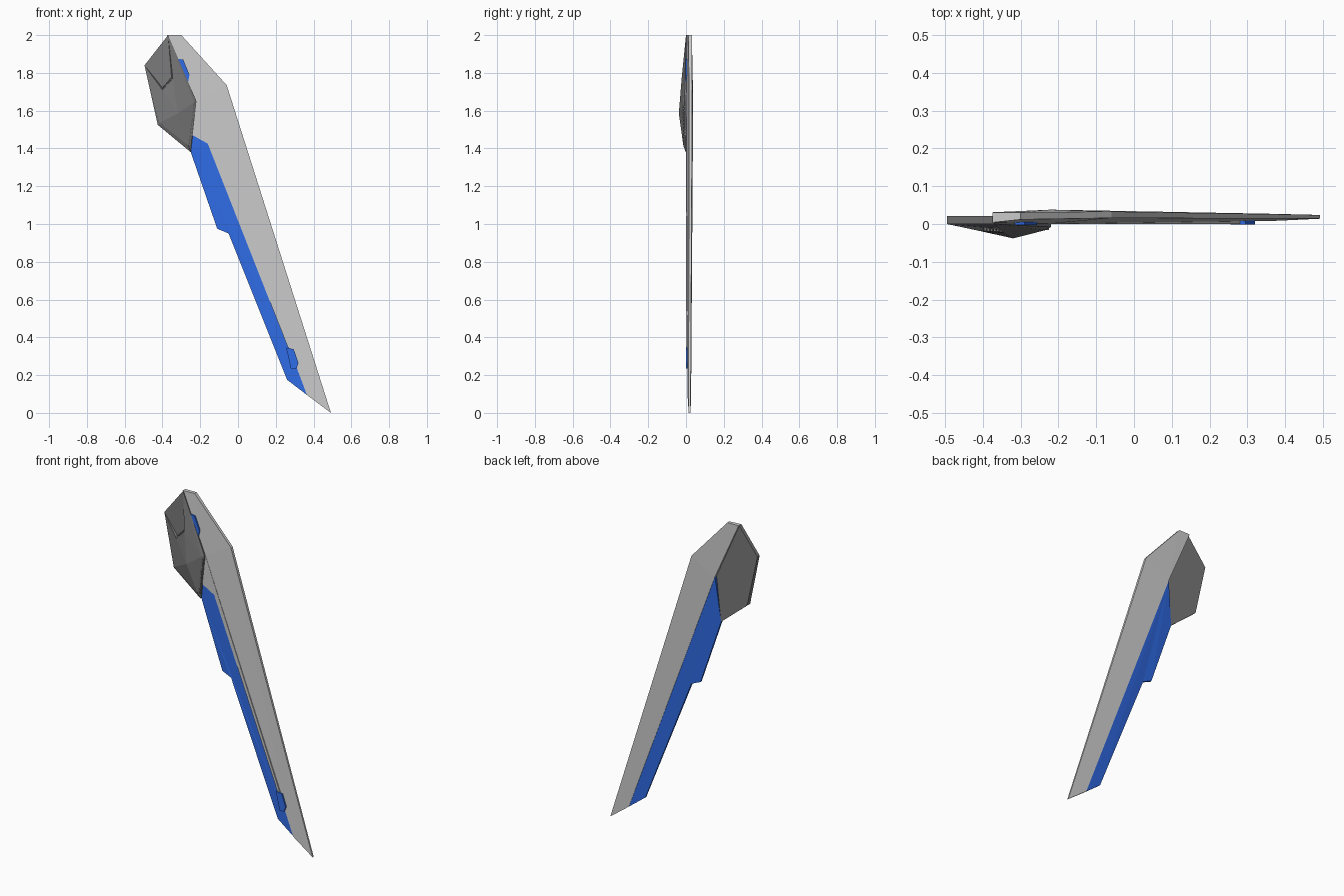
import bpy, bmesh
from mathutils import Vector

if "Cube" in bpy.data.objects:
    bpy.data.objects.remove(bpy.data.objects["Cube"])


def material(name, rgb):
    m = bpy.data.materials.new(name)
    m.diffuse_color = (*rgb, 1)
    m.use_nodes = True
    m.node_tree.nodes["Principled BSDF"].inputs["Base Color"].default_value = m.diffuse_color
    return m


BLUE = material("blue", (0.03, 0.15, 0.8))
DARK = material("dark_grey", (0.19, 0.19, 0.19))


def finish(name, bm, mat):
    bmesh.ops.recalc_face_normals(bm, faces=bm.faces[:])
    me = bpy.data.meshes.new(name)
    bm.to_mesh(me)
    bm.free()
    ob = bpy.data.objects.new(name, me)
    bpy.context.collection.objects.link(ob)
    if mat:
        me.materials.append(mat)
    return ob


def plate(name, pts, mat=None, y=None):
    """Outline points (x, z, front y, back y) joined into a flat-sided plate."""
    if y:
        pts = [(*p, *y) for p in pts]
    bm = bmesh.new()
    f = [bm.verts.new((p[0], p[2], p[1])) for p in pts]
    b = [bm.verts.new((p[0], p[3], p[1])) for p in pts]
    n = len(pts)
    caps = [bm.faces.new(f), bm.faces.new(b[::-1])]
    for i in range(n):
        j = (i + 1) % n
        bm.faces.new((f[i], b[i], b[j], f[j]))
    bmesh.ops.triangulate(bm, faces=caps)
    return finish(name, bm, mat)


def teeth(name, a, b, count, size):
    """Row of small blocks between two points."""
    a, b = Vector(a), Vector(b)
    bm = bmesh.new()
    for i in range(count):
        c = a.lerp(b, (i + 0.5) / count)
        r = bmesh.ops.create_cube(bm, size=1)
        for v in r["verts"]:
            v.co = Vector((v.co.x * size[0], v.co.y * size[1], v.co.z * size[2])) + c
    return finish(name, bm, DARK)


# Main grey blade
plate("blade", [(-0.375, 2.0, 0.004, 0.031), (-0.22, 1.65, 0.001, 0.038),
                (0.365, 0.095, 0.008, 0.027), (0.492, 0.0, 0.014, 0.024),
                (-0.06, 1.735, 0.016, 0.033), (-0.30, 2.0, 0.012, 0.031)])

# Front overlap of the blade above the blue edge
plate("blade_front_overlap", [(-0.22, 1.65), (-0.24, 1.47), (-0.16, 1.425),
                              (0.265, 0.345), (0.28, 0.345)], None, (0.0, 0.012))

# Blue cutting edge with a step half way down
plate("blue_edge", [(-0.22, 1.65, 0.003, 0.036), (-0.25, 1.38, 0.006, 0.020),
                    (-0.11, 0.975, 0.007, 0.018), (-0.05, 0.95, 0.005, 0.020),
                    (0.26, 0.175, 0.010, 0.019), (0.365, 0.095, 0.010, 0.025)], BLUE)

# Blue tabs on the front face
plate("lower_blue_tab", [(0.255, 0.345), (0.295, 0.337), (0.32, 0.265),
                         (0.31, 0.235), (0.28, 0.235)], BLUE, (-0.001, 0.012))
plate("upper_blue_tab", [(-0.315, 1.875), (-0.29, 1.87), (-0.257, 1.79),
                         (-0.265, 1.75), (-0.30, 1.77)], BLUE, (-0.003, 0.012))

# Dark faceted head: shared points as (x, y, z)
P = {
    "top": (-0.37, 0.0, 2.0), "left": (-0.495, 0.0, 1.84),
    "low": (-0.425, -0.009, 1.525), "tip": (-0.25, -0.002, 1.38),
    "right": (-0.22, -0.008, 1.65), "peak": (-0.32, -0.038, 1.585),
    "low_in": (-0.415, -0.017, 1.535), "tip_in": (-0.262, -0.014, 1.415),
    "right_in": (-0.233, -0.016, 1.645),
    "rim_a": (-0.345, -0.023, 1.77), "rim_b": (-0.40, -0.020, 1.71),
    "floor_a": (-0.352, -0.010, 1.778), "floor_b": (-0.40, -0.008, 1.722),
}
outer = ["top", "left", "low", "tip", "right"]
faces = [
    # domed front
    "top rim_a right_in", "rim_a peak right_in", "right_in peak tip_in",
    "tip_in peak low_in", "low_in peak rim_b", "rim_b peak rim_a",
    "rim_b left low_in",
    # bevelled border
    "top right_in right", "right right_in tip_in tip",
    "tip tip_in low_in low", "low low_in left",
    # sunken panel
    "top left floor_b floor_a", "top floor_a rim_a",
    "floor_a floor_b rim_b rim_a", "floor_b left rim_b",
]
bm = bmesh.new()
V = {k: bm.verts.new(c) for k, c in P.items()}
for f in faces:
    bm.faces.new([V[k] for k in f.split()])
back = {k: bm.verts.new((P[k][0], 0.021, P[k][2])) for k in outer}
bm.faces.new([back[k] for k in outer])
for a, b in zip(outer, outer[1:] + outer[:1]):
    bm.faces.new((V[a], V[b], back[b], back[a]))
finish("head", bm, DARK)

# Small ridges in the sunken panel and along the head's edges
teeth("panel_ridges", (-0.398, -0.013, 1.718), (-0.348, -0.015, 1.770), 6, (0.006, 0.012, 0.012))
teeth("side_ridges", (-0.254, -0.008, 1.41), (-0.228, -0.012, 1.63), 12, (0.008, 0.008, 0.010))
